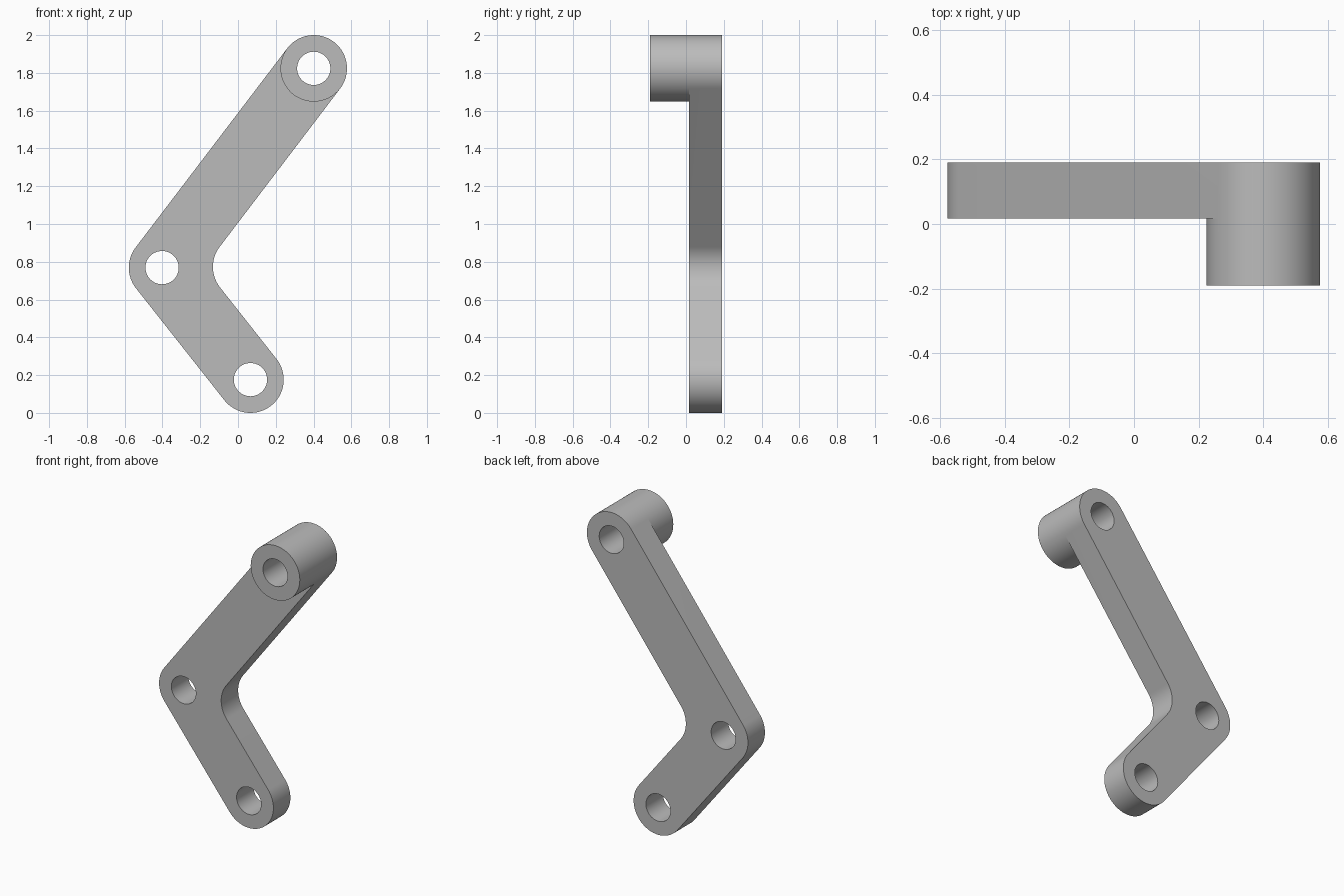
import bpy
import bmesh
from math import atan2, cos, sin, pi, radians
from mathutils import Vector

cube = bpy.data.objects.get("Cube")
if cube:
    bpy.data.objects.remove(cube, do_unlink=True)

# Pivot centres in the x-z plane, radii and depths
TOP, ELBOW, FOOT = Vector((0.401, 1.824)), Vector((-0.402, 0.769)), Vector((0.066, 0.176))
R, HOLE = 0.176, 0.088
BOSS, FRONT, BACK = -0.191, 0.017, 0.191
Q = pi / 2

# Directions of the two arms, and the centre of the inner fillet
a1 = atan2(*reversed(TOP - ELBOW))
a2 = atan2(*reversed(FOOT - ELBOW))
mid, half = (a1 + a2) / 2, (a1 - a2) / 2
FILLET = ELBOW + Vector((cos(mid), sin(mid))) * (2 * R / sin(half))


def arc(c, r, start, end, n=40):
    angles = [start + (end - start) * i / n for i in range(n + 1)]
    return [(c.x + r * cos(a), c.y + r * sin(a)) for a in angles]


def circle(c, r):
    return arc(c, r, a1 - Q, a1 + Q)[:-1] + arc(c, r, a1 + Q, a1 + 3 * Q)[:-1]


bm = bmesh.new()


def ring(points, y):
    return [bm.verts.new((x, y, z)) for x, z in points]


def wall(points, y0, y1):
    lo, hi = ring(points, y0), ring(points, y1)
    for i in range(len(points)):
        bm.faces.new((lo[i - 1], lo[i], hi[i], hi[i - 1]))


def cap(loops, y):
    edges = []
    for points in loops:
        vs = ring(points, y)
        edges += [bm.edges.new((vs[i - 1], vs[i])) for i in range(len(vs))]
    bmesh.ops.triangle_fill(bm, use_beauty=True, edges=edges, normal=(0, -1, 0))


# Bent arm outline; the front one curves in around the raised boss
foot_arc = arc(FOOT, R, a2 - Q, a2 + Q)
inner_arc = arc(FILLET, R, a2 + 3 * Q, a1 + Q, 24)
elbow_arc = arc(ELBOW, R, a1 + Q, a2 + 3 * Q, 24)
outline = foot_arc + inner_arc + arc(TOP, R, a1 - Q, a1 + Q) + elbow_arc
front_outline = foot_arc + inner_arc + arc(TOP, R, a1 - Q, a1 - 3 * Q) + elbow_arc
boss = circle(TOP, R)
top_hole, elbow_hole, foot_hole = [circle(c, HOLE) for c in (TOP, ELBOW, FOOT)]

# Outer walls and bores
wall(outline, FRONT, BACK)
wall(boss, BOSS, FRONT)
wall(top_hole, BOSS, BACK)
wall(elbow_hole, FRONT, BACK)
wall(foot_hole, FRONT, BACK)

# Flat faces
cap([outline, top_hole, elbow_hole, foot_hole], BACK)
cap([front_outline, elbow_hole, foot_hole], FRONT)
cap([boss, top_hole], BOSS)

bmesh.ops.remove_doubles(bm, verts=bm.verts[:], dist=0.0001)
bmesh.ops.recalc_face_normals(bm, faces=bm.faces[:])
mesh = bpy.data.meshes.new("lever_bracket")
bm.to_mesh(mesh)
bm.free()
lever = bpy.data.objects.new("lever_bracket", mesh)
bpy.context.scene.collection.objects.link(lever)

# Plain grey metal
grey = bpy.data.materials.new("grey")
grey.use_nodes = True
colour = (0.5, 0.5, 0.5, 1)
grey.diffuse_color = colour
grey.node_tree.nodes["Principled BSDF"].inputs["Base Color"].default_value = colour
mesh.materials.append(grey)

bpy.ops.object.select_all(action="DESELECT")
lever.select_set(True)
bpy.context.view_layer.objects.active = lever
bpy.ops.object.shade_smooth_by_angle(angle=radians(30))
